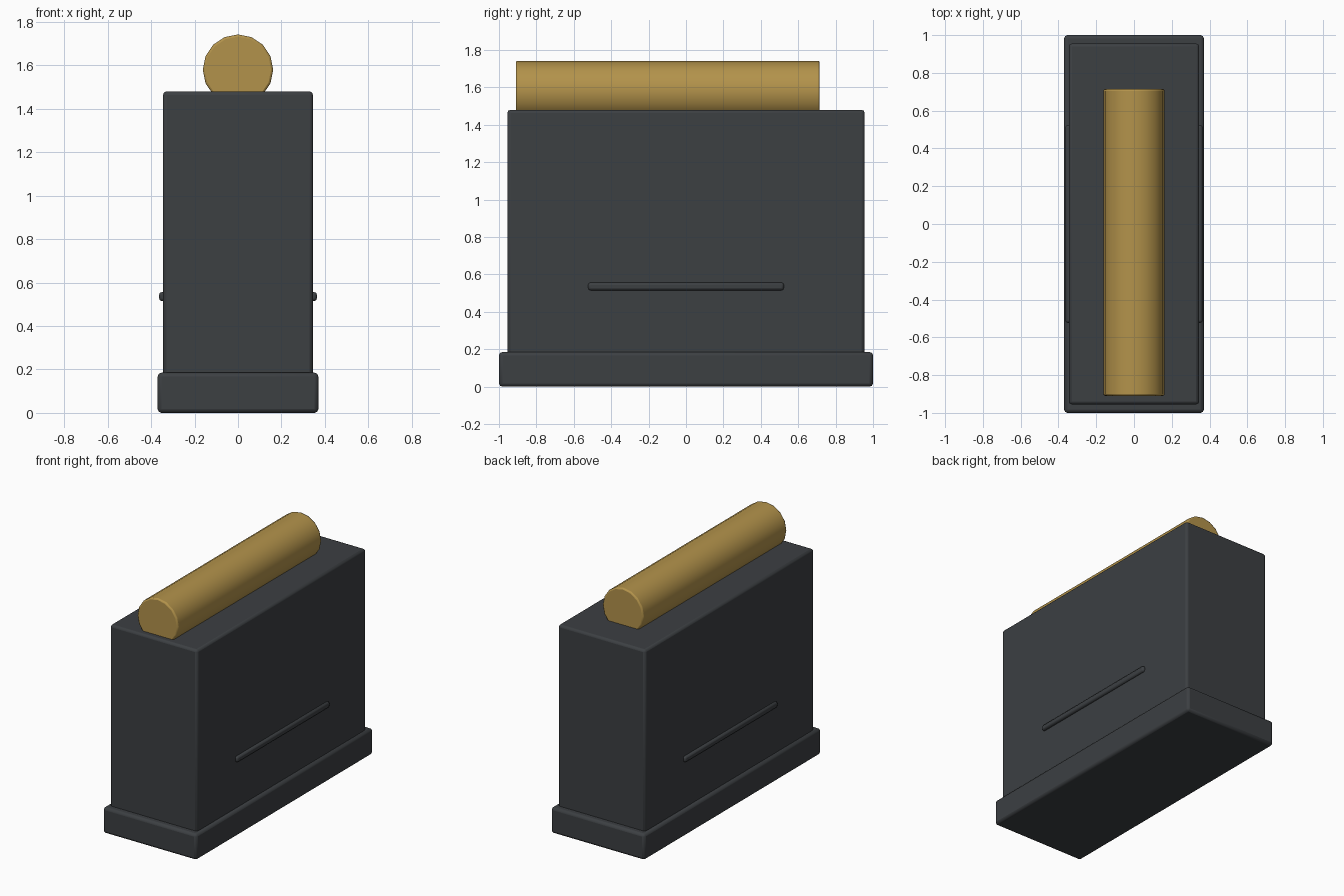
import bpy
from math import pi, radians

if "Cube" in bpy.data.objects:
    bpy.data.objects.remove(bpy.data.objects["Cube"])


def material(name, rgb):
    m = bpy.data.materials.new(name)
    m.diffuse_color = (*rgb, 1)
    m.use_nodes = True
    m.node_tree.nodes["Principled BSDF"].inputs["Base Color"].default_value = m.diffuse_color
    return m


DARK = material("dark_polymer", (0.045, 0.05, 0.055))
BRASS = material("brass", (0.45, 0.29, 0.07))


def finish(obj, name, mat, bevel, segments=2):
    obj.name = name
    obj.data.materials.append(mat)
    bpy.ops.object.transform_apply(location=False, rotation=True, scale=True)
    b = obj.modifiers.new("Bevel", 'BEVEL')
    b.width = bevel
    b.segments = segments
    b.limit_method = 'ANGLE'
    b.angle_limit = radians(35)
    bpy.ops.object.shade_smooth_by_angle(angle=radians(35))
    return obj


def box(name, lo, hi, bevel, mat=DARK):
    bpy.ops.mesh.primitive_cube_add(
        size=1, location=[(a + b) / 2 for a, b in zip(lo, hi)])
    obj = bpy.context.object
    obj.scale = [b - a for a, b in zip(lo, hi)]
    return finish(obj, name, mat, bevel)


# Base plate and main housing
box("base_plate", (-0.37, -1, 0), (0.37, 1, 0.185), 0.018)
box("housing", (-0.345, -0.955, 0.17), (0.345, 0.955, 1.48), 0.016)

# Raised rib on each side
for side, name in ((-1, "left_rib"), (1, "right_rib")):
    x = side * 0.345
    box(name, (x - 0.018, -0.523, 0.515), (x + 0.018, 0.523, 0.556), 0.012)

# Round bar partly sunk into the top
bpy.ops.mesh.primitive_cylinder_add(
    vertices=16, radius=0.162, depth=1.625,
    location=(0, -0.0975, 1.58), rotation=(pi / 2, 0, 0))
finish(bpy.context.object, "top_round", BRASS, 0.01)
